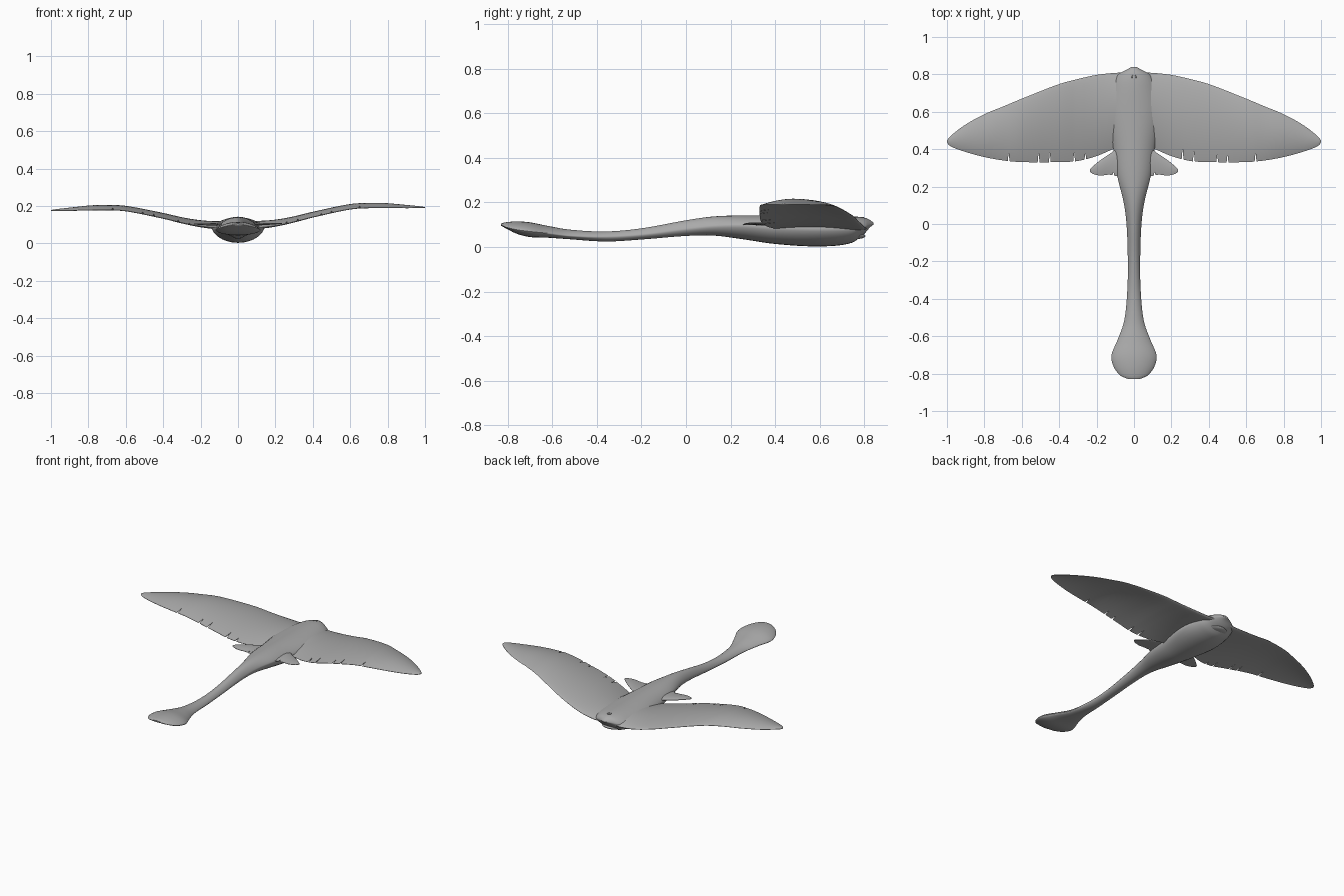
import bpy, math

cube = bpy.data.objects.get("Cube")
if cube:
    bpy.data.objects.remove(cube)

grey = bpy.data.materials.new("plain grey")
grey.use_nodes = True
colour = (0.4, 0.4, 0.4, 1)
grey.diffuse_color = colour
grey.node_tree.nodes["Principled BSDF"].inputs["Base Color"].default_value = colour


def finish(obj, angle=60):
    obj.data.materials.clear()
    obj.data.materials.append(grey)
    bpy.ops.object.select_all(action='DESELECT')
    obj.select_set(True)
    bpy.context.view_layer.objects.active = obj
    bpy.ops.object.mode_set(mode='EDIT')
    bpy.ops.mesh.select_all(action='SELECT')
    bpy.ops.mesh.normals_make_consistent(inside=False)
    bpy.ops.object.mode_set(mode='OBJECT')
    bpy.ops.object.shade_smooth_by_angle(angle=math.radians(angle))
    return obj


def loft(name, rings):
    """Skin a list of equal closed rings and cap both ends."""
    n = len(rings[0])
    verts = [p for ring in rings for p in ring]
    faces = []
    for i in range(len(rings) - 1):
        for j in range(n):
            k = (j + 1) % n
            faces.append((i * n + j, i * n + k, (i + 1) * n + k, (i + 1) * n + j))
    faces.append(tuple(range(n)))
    faces.append(tuple(range(len(verts) - n, len(verts))))
    mesh = bpy.data.meshes.new(name)
    mesh.from_pydata(verts, [], faces)
    obj = bpy.data.objects.new(name, mesh)
    bpy.context.collection.objects.link(obj)
    return finish(obj)


def sample(table, s):
    """Smoothly interpolate the rows of a table keyed by the first column."""
    i = 0
    while i < len(table) - 2 and s > table[i + 1][0]:
        i += 1
    a, b = table[i], table[i + 1]
    before, after = table[max(i - 1, 0)], table[min(i + 2, len(table) - 1)]
    span = b[0] - a[0]
    t = min(max((s - a[0]) / span, 0), 1)
    out = []
    for c in range(1, len(a)):
        m0 = (b[c] - before[c]) / (b[0] - before[0]) * span
        m1 = (after[c] - a[c]) / (after[0] - a[0]) * span
        out.append(a[c] * (1 + 2 * t) * (1 - t) ** 2 + m0 * t * (1 - t) ** 2
                   + b[c] * t * t * (3 - 2 * t) + m1 * t * t * (t - 1))
    return out


def power(v, p):
    return math.copysign(abs(v) ** p, v)


# Body, neck-like tail and paddle: y, half width, side z, top z, bottom z
BODY = [
    (-.83, .03, .1, .105, .096),
    (-.81, .073, .09, .111, .085),
    (-.76, .11, .078, .115, .06),
    (-.7, .12, .07, .111, .045),
    (-.62, .088, .062, .095, .042),
    (-.52, .053, .05, .078, .035),
    (-.36, .036, .046, .07, .025),
    (-.2, .033, .055, .084, .034),
    (0, .04, .08, .12, .05),
    (.12, .056, .093, .137, .052),
    (.25, .088, .098, .142, .036),
    (.4, .11, .09, .142, .014),
    (.6, .14, .085, .14, .003),
    (.74, .12, .085, .138, .018),
    (.8, .085, .09, .132, .06),
    (.825, .04, .1, .122, .088),
    (.84, .012, .105, .11, .1),
]


def body_ring(y, sides=28):
    w, side, top, bottom = sample(BODY, y)
    ring = []
    for j in range(sides):
        a = 2 * math.pi * j / sides
        up = math.sin(a)
        z = side + (power(up, 1.5) * (top - side) if up > 0 else power(up, 1.15) * (side - bottom))
        ring.append((w * math.cos(a), y, z))
    return ring


rows = 90
body_ys = [-.83 + 1.67 * (0.5 - 0.5 * math.cos(math.pi * i / rows)) for i in range(rows + 1)]
loft("body_and_tail", [body_ring(y) for y in body_ys])

# Wing: x, leading y, trailing y, height, thickness
WING = [
    (.02, .81, .43, .085, .05),
    (.1, .808, .405, .082, .045),
    (.2, .797, .363, .092, .034),
    (.3, .775, .337, .112, .026),
    (.4, .748, .331, .137, .022),
    (.6, .67, .331, .178, .018),
    (.7, .628, .34, .184, .016),
    (.8, .587, .358, .184, .014),
    (.9, .532, .385, .182, .01),
    (.96, .488, .406, .182, .007),
    (.99, .461, .422, .182, .005),
    (1, .446, .438, .182, .003),
]

# Pelvic fin in the same layout
FIN = [
    (.03, .39, .25, .1, .02),
    (.09, .398, .255, .1, .016),
    (.13, .375, .264, .1, .014),
    (.18, .341, .259, .102, .01),
    (.22, .308, .268, .104, .006),
    (.236, .292, .28, .105, .003),
]


def flat_limb(name, table, side, slits=(), camber=0.02, steps=44, cols=18):
    """Thin cambered limb, with narrow slits cut in its trailing edge."""
    first, last = table[0][0], table[-1][0]
    gap = .005
    xs = [first + (last - first) * math.sin(math.pi / 2 * i / steps) for i in range(steps + 1)]
    xs = [x for x in xs if all(abs(x - s) > gap * 1.5 for s, d in slits)]
    depth = {}
    for s, d in slits:
        xs += [s - gap, s, s + gap]
        depth[s] = d
    rings = []
    for x in sorted(xs):
        lead, trail, z, thick = sample(table, x)
        limit = 1 - depth.get(x, 0) / (lead - trail)
        upper, lower = [], []
        for j in range(cols + 1):
            t = min(0.5 - 0.5 * math.cos(math.pi * j / cols), limit)
            y = lead + (trail - lead) * t
            mid = z + camber * 4 * t * (1 - t) * min(1, (lead - trail) * 4) + .008 * side * x
            half = thick * math.sqrt(t) * (1 - t) + .001
            upper.append((side * x, y, mid + half))
            lower.append((side * x, y, mid - half))
        rings.append(upper + lower[::-1])
    return loft(name, rings)


LEFT_SLITS = [(.26, .06), (.32, .06), (.445, .04), (.5, .045), (.65, .05)]
RIGHT_SLITS = [(.26, .035), (.32, .05), (.45, .055), (.51, .055), (.67, .045)]

for label, side, slits in (("left", 1, LEFT_SLITS), ("right", -1, RIGHT_SLITS)):
    flat_limb(label + "_wing", WING, side, slits)
    flat_limb(label + "_pelvic_fin", FIN, side, [(.11, .02)], camber=.006, steps=18, cols=12)

# Lower jaw under the snout
bpy.ops.mesh.primitive_uv_sphere_add(segments=24, ring_count=12, location=(0, .765, .05))
jaw = bpy.context.object
jaw.name = "lower_jaw"
jaw.scale = (.06, .04, .014)
finish(jaw)

# Blowhole rim on the crown
bpy.ops.mesh.primitive_torus_add(major_radius=.011, minor_radius=.002, major_segments=20,
                                 minor_segments=6, location=(0, .785, .134))
rim = bpy.context.object
rim.name = "blowhole_rim"
finish(rim)
